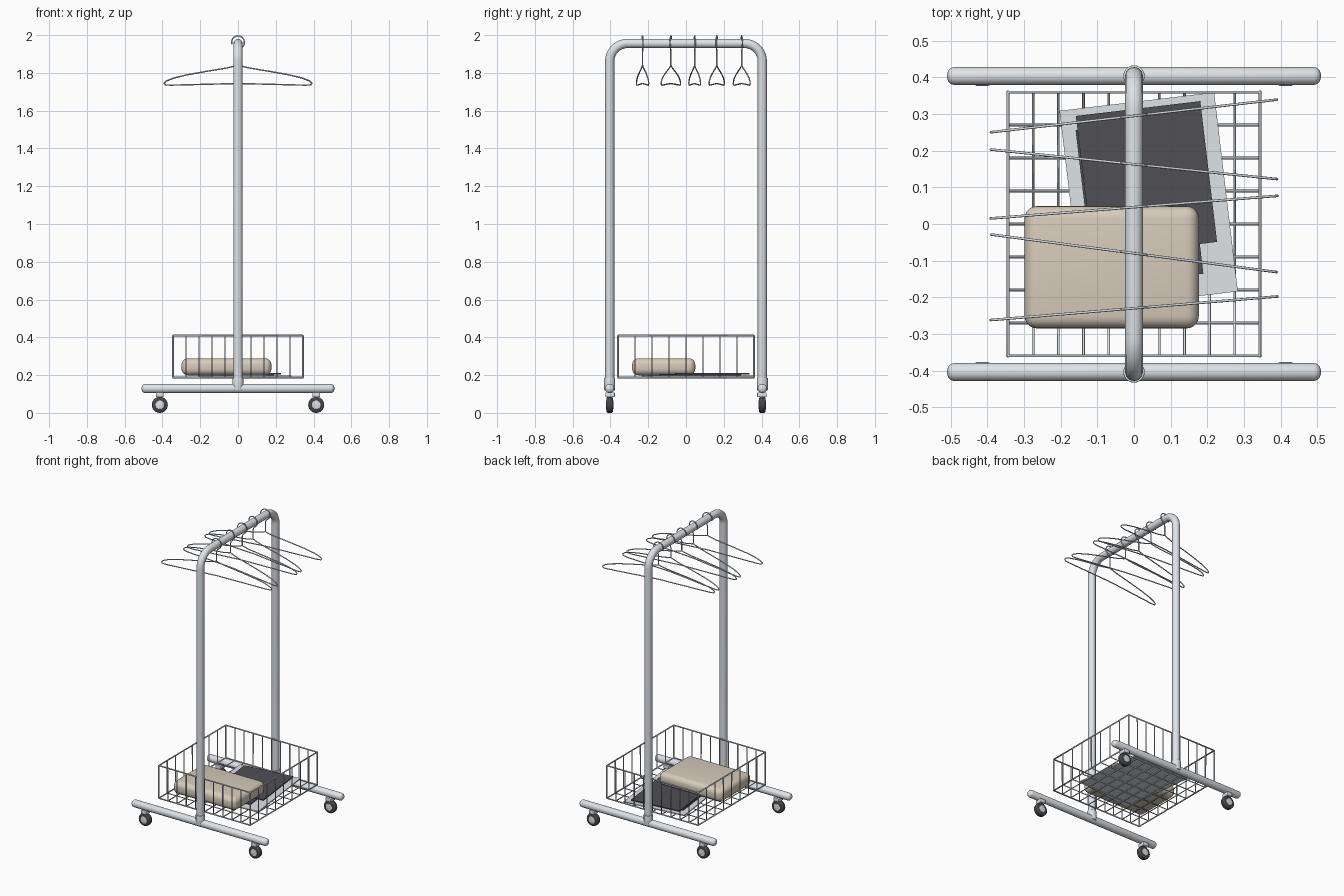
import bpy, math
from mathutils import Matrix

if "Cube" in bpy.data.objects:
    bpy.data.objects.remove(bpy.data.objects["Cube"])


def material(name, r, g, b):
    m = bpy.data.materials.new(name)
    m.diffuse_color = (r, g, b, 1)
    m.use_nodes = True
    m.node_tree.nodes["Principled BSDF"].inputs["Base Color"].default_value = m.diffuse_color
    return m


STEEL = material("light steel", 0.74, 0.77, 0.80)
RUBBER = material("dark rubber", 0.06, 0.06, 0.065)
CLOTH = material("beige cloth", 0.68, 0.60, 0.50)
DARK = material("charcoal cloth", 0.08, 0.08, 0.09)
PALE = material("pale grey cloth", 0.74, 0.77, 0.80)


def wires(name, paths, radius, mat, res=2):
    """Round wire along each (points, cyclic) path, as one mesh."""
    cu = bpy.data.curves.new(name, 'CURVE')
    cu.dimensions = '3D'
    cu.bevel_depth = radius
    cu.bevel_resolution = res
    cu.use_fill_caps = True
    for pts, cyclic in paths:
        s = cu.splines.new('POLY')
        s.points.add(len(pts) - 1)
        for p, co in zip(s.points, pts):
            p.co = (*co, 1)
        s.use_cyclic_u = cyclic
        s.use_smooth = True
    cu.materials.append(mat)
    ob = bpy.data.objects.new(name, cu)
    bpy.context.collection.objects.link(ob)
    bpy.ops.object.select_all(action='DESELECT')
    ob.select_set(True)
    bpy.context.view_layer.objects.active = ob
    bpy.ops.object.convert(target='MESH')
    ob = bpy.context.object
    ob.name = name
    return ob


def finish(name, mat, bevel=0, segments=3):
    ob = bpy.context.object
    ob.name = name
    ob.data.materials.append(mat)
    bpy.ops.object.transform_apply(location=False, rotation=True, scale=True)
    if bevel:
        b = ob.modifiers.new("bevel", 'BEVEL')
        b.width, b.segments, b.limit_method = bevel, segments, 'ANGLE'
        bpy.ops.object.modifier_apply(modifier=b.name)
    bpy.ops.object.shade_smooth_by_angle(angle=math.radians(40))
    return ob


def box(name, loc, size, mat, bevel=0, segments=3, turn=0):
    bpy.ops.mesh.primitive_cube_add(size=1, location=loc, rotation=(0, 0, turn))
    bpy.context.object.scale = size
    return finish(name, mat, bevel, segments)


def cyl(name, loc, r, depth, axis, mat, bevel=0, sides=24):
    rot = {'X': (0, math.pi / 2, 0), 'Y': (math.pi / 2, 0, 0), 'Z': (0, 0, 0)}[axis]
    bpy.ops.mesh.primitive_cylinder_add(vertices=sides, radius=r, depth=depth,
                                        location=loc, rotation=rot)
    return finish(name, mat, bevel)


# Arched rail: two posts joined by a bent top bar
Y, TOP, BEND = 0.404, 1.956, 0.095
path = [(0, -Y, 0.13)]
for cy, start in ((-Y + BEND, 180), (Y - BEND, 90)):
    for i in range(11):
        a = math.radians(start - 9 * i)
        path.append((0, cy + BEND * math.cos(a), TOP - BEND + BEND * math.sin(a)))
path.append((0, Y, 0.13))
wires("arched_rail", [(path, False)], 0.0245, STEEL, 4)

# Feet, sleeves and castors
for side, sy in (("front", -1), ("back", 1)):
    y = sy * Y
    cyl(side + "_foot", (0, y, 0.129), 0.0245, 1.02, 'X', STEEL, 0.019)
    cyl(side + "_sleeve", (0, y, 0.152), 0.029, 0.068, 'Z', STEEL, 0.003)
    for end, x in (("left", -0.414), ("right", 0.414)):
        tag = f"{side}_{end}_castor_"
        box(tag + "mount", (x, y - sy * 0.002, 0.096), (0.04, 0.05, 0.026), STEEL, 0.004, 2)
        cyl(tag + "tyre", (x, y, 0.0425), 0.0425, 0.034, 'Y', RUBBER, 0.008)
        cyl(tag + "hub", (x, y, 0.0425), 0.024, 0.038, 'Y', STEEL, 0.002)

# Wire basket: two rims, then U-shaped wires running both ways
BX, BY, Z0, Z1 = 0.344, 0.36, 0.187, 0.409
rims = [([(-BX, -BY, z), (BX, -BY, z), (BX, BY, z), (-BX, BY, z)], True) for z in (Z0, Z1)]
rims += [([(x, y, Z0), (x, y, Z1)], False) for x in (-BX, BX) for y in (-BY, BY)]
wires("basket_rim", rims, 0.005, STEEL)
grid = []
for i in range(1, 10):
    x = -BX + 2 * BX * i / 10
    grid.append(([(x, -BY, Z1), (x, -BY, Z0), (x, BY, Z0), (x, BY, Z1)], False))
for i in range(1, 8):
    y = -BY + 2 * BY * i / 8
    grid.append(([(-BX, y, Z1), (-BX, y, Z0), (BX, y, Z0), (BX, y, Z1)], False))
wires("basket_grid", grid, 0.0037, STEEL)

# Folded things in the basket
T = math.radians(6.8)
box("pale_folded_sheet", (0.04, 0.0625, 0.195), (0.425, 0.547, 0.007), PALE, turn=T)
box("lower_dark_sheet", (0.015, 0.06, 0.2015), (0.30, 0.43, 0.006), DARK, turn=T)
box("upper_dark_sheet", (0.034, 0.123, 0.2075), (0.342, 0.387, 0.006), DARK, turn=T)
box("folded_blanket", (-0.061, -0.118, 0.244), (0.476, 0.334, 0.09), CLOTH, 0.034, 5)

# Wire hangers: shoulder loop plus hook over the bar, each turned a little
half = [(0.012, 1.838), (0.06, 1.826), (0.17, 1.808), (0.27, 1.79), (0.345, 1.772),
        (0.382, 1.757), (0.393, 1.746), (0.388, 1.737), (0.36, 1.735), (0.2, 1.739)]
loop = [(0, 0, 1.843)] + [(x, 0, z) for x, z in half] + [(0, 0, 1.744)]
loop += [(-x, 0, z) for x, z in reversed(half)]
hook = []
for i in range(15):
    a = math.radians(200 - 250 * i / 14)
    hook.append((0.034 * math.cos(a), 0, 1.962 + 0.034 * math.sin(a)))
hook += [(0.006, 0, 1.922), (0, 0, 1.908), (0, 0, 1.84)]
for n, (y, deg) in enumerate([(-0.23, 4.7), (-0.08, -7.5), (0.046, 4.5),
                              (0.163, -5.9), (0.295, 6.5)], 1):
    ob = wires(f"hanger_{n}", [(loop, True), (hook, False)], 0.0035, STEEL)
    ob.data.transform(Matrix.Translation((0, y, 0)) @ Matrix.Rotation(math.radians(deg), 4, 'Z'))
